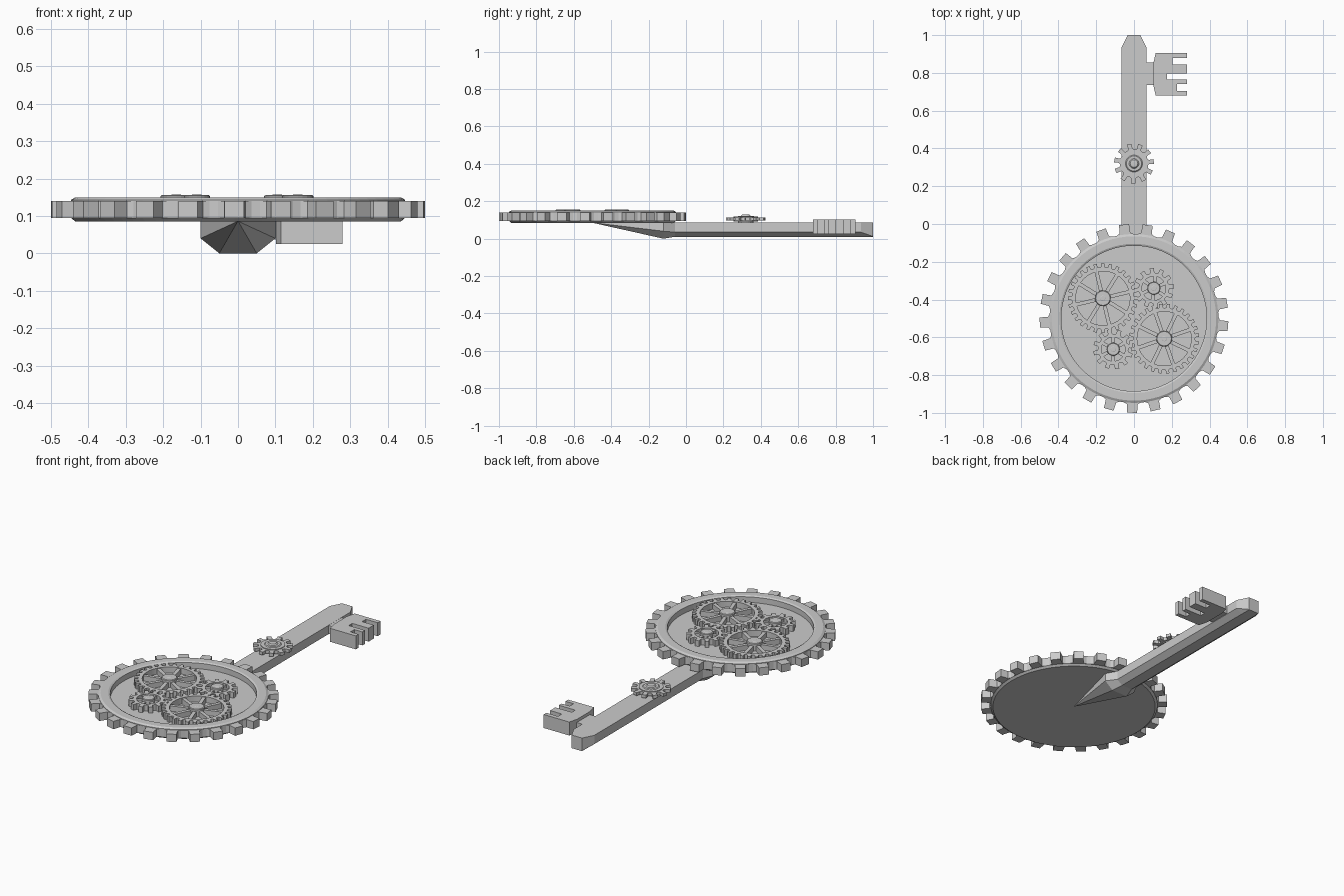
import bpy, bmesh
from math import pi, cos, sin, tau

if "Cube" in bpy.data.objects:
    bpy.data.objects.remove(bpy.data.objects["Cube"])


def finish(name, bm):
    bmesh.ops.recalc_face_normals(bm, faces=bm.faces)
    me = bpy.data.meshes.new(name)
    bm.to_mesh(me)
    bm.free()
    ob = bpy.data.objects.new(name, me)
    bpy.context.collection.objects.link(ob)
    return ob


def loft(bm, rings, closed=False):
    """Skin equal-length rings; closed joins last to first, otherwise ends are capped."""
    vs = [[bm.verts.new(p) for p in r] for r in rings]
    n = len(vs[0])
    pairs = list(zip(vs, vs[1:])) + ([(vs[-1], vs[0])] if closed else [])
    for a, b in pairs:
        for i in range(n):
            j = (i + 1) % n
            bm.faces.new((a[i], a[j], b[j], b[i]))
    if not closed:
        bm.faces.new(vs[0])
        bm.faces.new(vs[-1])


def circle(c, r, z, n):
    return [(c[0] + r * cos(tau * i / n), c[1] + r * sin(tau * i / n), z) for i in range(n)]


def teeth_ring(c, count, root, tip, phase, z):
    """Gear outline and matching angles: six points per tooth."""
    pts, angs = [], []
    for t in range(count):
        for f, r in ((-.40, root), (-.25, root + .15 * (tip - root)), (-.21, tip),
                     (.21, tip), (.25, root + .15 * (tip - root)), (.40, root)):
            a = phase + (t + f) * tau / count
            pts.append((c[0] + r * cos(a), c[1] + r * sin(a), z))
            angs.append(a)
    return pts, angs


def toothed_band(bm, c, count, root, tip, inner, z0, z1, phase=0):
    low, angs = teeth_ring(c, count, root, tip, phase, z0)
    high = [(x, y, z1) for x, y, _ in low]
    ins = [[(c[0] + inner * cos(a), c[1] + inner * sin(a), z) for a in angs] for z in (z1, z0)]
    loft(bm, [low, high] + ins, closed=True)


def spoked_gear(name, c, count, tip, root, inner, spokes, width, hub, z0, z1, ztop, phase=0):
    bm = bmesh.new()
    toothed_band(bm, c, count, root, tip, inner, z0, z1, phase)
    # spokes
    for s in range(spokes):
        a = phase + tau * (s + .3) / spokes
        u, v = (cos(a), sin(a)), (-sin(a), cos(a))
        quad = [(hub * .6, -width / 2), (inner * 1.02, -width / 2),
                (inner * 1.02, width / 2), (hub * .6, width / 2)]
        loft(bm, [[(c[0] + p * u[0] + q * v[0], c[1] + p * u[1] + q * v[1], z)
                   for p, q in quad] for z in (z0, z1 - .004)])
    # hub with a small centre pin
    loft(bm, [circle(c, r, z, 20) for r, z in
              ((hub, z0), (hub, ztop - .003), (hub - .004, ztop), (.014, ztop), (.012, ztop + .001))])
    return finish(name, bm)


# toothed dish that forms the bow
C = (0, -.5)
bm = bmesh.new()
loft(bm, [circle(C, r, z, 75) for r, z in
          ((.435, .085), (.447, .095), (.447, .143), (.435, .15),
           (.395, .15), (.385, .145), (.385, .113))])
toothed_band(bm, C, 25, .447, .5, .43, .095, .14, -pi / 2 - .02)
finish("bow_dish", bm)

# four gears in the dish
for name, c, ph in (("large_gear_left", (-.165, -.393), 0), ("large_gear_right", (.16, -.607), .1)):
    spoked_gear(name, c, 28, .185, .163, .143, 8, .02, .042, .11, .147, .156, ph)
for name, c, ph in (("small_gear_back", (.105, -.34), .1), ("small_gear_front", (-.11, -.663), .2)):
    spoked_gear(name, c, 12, .106, .08, .063, 6, .018, .035, .11, .147, .156, ph)


# shaft with tapered root under the dish and chamfered tip
def section(y, top, mid, low, zmid, zlow):
    return [(-top, y, .086), (-mid, y, zmid), (-low, y, zlow),
            (low, y, zlow), (mid, y, zmid), (top, y, .086)]


bm = bmesh.new()
loft(bm, [section(-.5, .001, .001, .001, .0855, .085),
          section(-.12, .1, .1, .05, .04, 0),
          section(-.06, .066, .066, .033, .035, .01),
          section(.935, .066, .066, .033, .035, .01),
          section(1, .033, .033, .032, .012, .01)])
finish("shaft", bm)

# key bit with three notches
outline = [(.115, .905), (.28, .905), (.28, .88), (.205, .88), (.205, .845), (.28, .845),
           (.28, .797), (.175, .797), (.175, .765), (.28, .765), (.28, .74), (.228, .74),
           (.228, .705), (.28, .705), (.28, .68), (.115, .68), (.102, .735), (.102, .85)]
bm = bmesh.new()
loft(bm, [[(x, y, z) for x, y in outline] for z in (.025, .103)])
finish("key_bit", bm)

# web between shaft and bit
bm = bmesh.new()
loft(bm, [[(x, y, z) for x, y in ((.05, .735), (.11, .735), (.11, .855), (.05, .855))]
          for z in (.037, .085)])
finish("bit_web", bm)

# pinion on the shaft, with stepped hub
P = (0, .32)
bm = bmesh.new()
toothed_band(bm, P, 11, .075, .106, .045, .096, .114, .1)
loft(bm, [circle(P, r, z, 24) for r, z in
          ((.042, .08), (.042, .092), (.065, .092), (.065, .118), (.045, .118),
           (.04, .122), (.026, .122), (.02, .128), (.01, .129))])
finish("shaft_pinion", bm)
